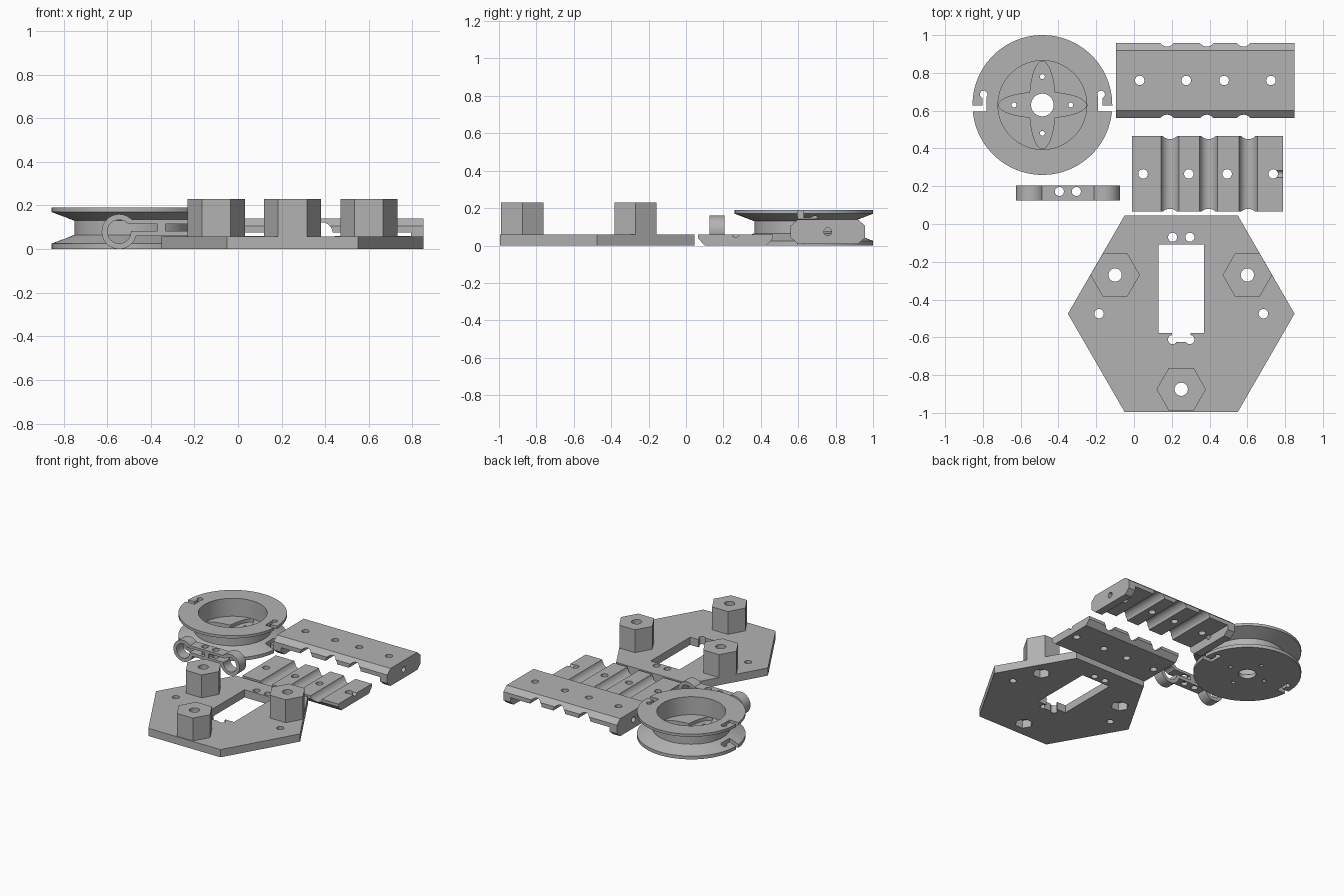
import bpy, bmesh, math
from mathutils import Vector

cube = bpy.data.objects.get("Cube")
if cube:
    bpy.data.objects.remove(cube, do_unlink=True)

grey = bpy.data.materials.new("plain grey")
grey.use_nodes = True
grey.diffuse_color = (0.45, 0.45, 0.45, 1)
grey.node_tree.nodes["Principled BSDF"].inputs["Base Color"].default_value = (0.45, 0.45, 0.45, 1)


def finish(name, bm):
    bmesh.ops.recalc_face_normals(bm, faces=bm.faces[:])
    mesh = bpy.data.meshes.new(name)
    bm.to_mesh(mesh)
    bm.free()
    mesh.materials.append(grey)
    obj = bpy.data.objects.new(name, mesh)
    bpy.context.collection.objects.link(obj)
    return obj


def prism(name, outline, lo, hi, axis="z"):
    """Extrude a 2D outline along an axis."""
    place = {"z": lambda a, b, h: (a, b, h),
             "x": lambda a, b, h: (h, a, b),
             "y": lambda a, b, h: (a, h, b)}[axis]
    bm = bmesh.new()
    base = bm.faces.new([bm.verts.new(place(a, b, lo)) for a, b in outline])
    grown = bmesh.ops.extrude_face_region(bm, geom=[base], use_keep_orig=True)
    moved = [v for v in grown["geom"] if isinstance(v, bmesh.types.BMVert)]
    bmesh.ops.translate(bm, verts=moved, vec=Vector(place(0, 0, hi - lo)))
    return finish(name, bm)


def ring(a, b, ra, rb=None, n=32):
    rb = rb or ra
    return [(a + ra * math.cos(math.tau * i / n), b + rb * math.sin(math.tau * i / n))
            for i in range(n)]


def rect(a0, a1, b0, b1):
    return [(a0, b0), (a1, b0), (a1, b1), (a0, b1)]


def lathe(name, profile, cx, cy, n=96):
    """Turn a closed radius/height profile around a vertical axis."""
    bm = bmesh.new()
    rows = [[bm.verts.new((x, y, z)) for x, y in ring(cx, cy, r, n=n)] for r, z in profile]
    for j, row in enumerate(rows):
        after = rows[(j + 1) % len(rows)]
        for i in range(n):
            k = (i + 1) % n
            bm.faces.new((row[i], row[k], after[k], after[i]))
    return finish(name, bm)


def combine(obj, tool, operation="DIFFERENCE"):
    """Apply a boolean and discard its tool."""
    mod = obj.modifiers.new("shape", "BOOLEAN")
    mod.operation, mod.solver, mod.object = operation, "EXACT", tool
    bpy.context.view_layer.update()
    graph = bpy.context.evaluated_depsgraph_get()
    mesh = bpy.data.meshes.new_from_object(obj.evaluated_get(graph))
    obj.modifiers.clear()
    obj.data = mesh
    bpy.data.objects.remove(tool, do_unlink=True)


def cut(obj, outline, lo=-0.1, hi=0.4, axis="z"):
    combine(obj, prism("cutter", outline, lo, hi, axis))


# Hexagonal base with three hexagonal posts and nut pockets
MID, BASE_Y = 0.25, -0.475
base = prism("hexagonal_base", ring(MID, BASE_Y, 0.6, n=6), 0, 0.058)
posts = [(-0.1, -0.27), (0.6, -0.27), (MID, -0.875)]
for x, y in posts:
    combine(base, prism("post", ring(x, y, 0.131, n=6), 0.02, 0.23), "UNION")
for x, y in posts:
    cut(base, ring(x, y, 0.035))
    cut(base, ring(x, y, 0.062, n=6), -0.1, 0.06)

# Motor window, notch and screw holes in the base
cut(base, rect(0.13, 0.37, -0.577, -0.108))
cut(base, rect(0.2, 0.3, -0.625, -0.55))
for side in (-1, 1):
    cut(base, ring(MID + side * 0.046, -0.07, 0.024))
    cut(base, ring(MID + side * 0.046, -0.612, 0.024))
    cut(base, ring(MID + side * 0.435, BASE_Y, 0.025))

# Flanged spool with an open bowl
SX, SY = -0.485, 0.63
spool = lathe("spool", [(0.06, 0), (0.37, 0), (0.37, 0.025), (0.265, 0.065), (0.265, 0.13),
                        (0.37, 0.17), (0.37, 0.19), (0.235, 0.19), (0.235, 0.055),
                        (0.06, 0.055)], SX, SY)

# Crossed recess and screw holes in the bowl floor
cut(spool, ring(SX, SY, 0.232, 0.068, 48), 0.03, 0.15)
cut(spool, ring(SX, SY, 0.068, 0.232, 48), 0.03, 0.15)
for i in range(4):
    turn = i * math.pi / 2
    cut(spool, ring(SX + 0.15 * math.cos(turn), SY + 0.15 * math.sin(turn), 0.013, n=16))

# Hooked cord slots in both flanges
for side in (-1, 1):
    far, near, inner = (SX + side * r for r in (0.4, 0.318, 0.295))
    cut(spool, rect(*sorted((far, inner)), 0.595, 0.627))
    cut(spool, rect(*sorted((near, inner)), 0.61, 0.69))
    cut(spool, ring(SX + side * 0.311, 0.686, 0.02, n=24))

# Lower clamp plate: chamfered below, round grooves above
lower = prism("lower_clamp", [(0.1, 0), (0.43, 0), (0.465, 0.038), (0.465, 0.06),
                              (0.065, 0.06), (0.065, 0.038)], -0.01, 0.79, "x")
for x in (0.19, 0.395, 0.605):
    cut(lower, ring(x, 0.07, 0.049), 0, 0.6, "y")
for x in (0.048, 0.29, 0.493, 0.737):
    cut(lower, ring(x, 0.265, 0.025))
cut(lower, ring(0.265, 0.063, 0.019), 0.737, 0.9, "x")

# Upper clamp plate: grooves below, full-height end walls
upper = prism("upper_clamp", [(0.6, 0.008), (0.918, 0.008), (0.958, 0.042), (0.958, 0.106),
                              (0.918, 0.14), (0.6, 0.14), (0.56, 0.106), (0.56, 0.042)],
              -0.095, 0.85, "x")
cut(upper, rect(-0.035, 0.792, -0.1, 0.075), 0.4, 1.1, "y")
for x in (0.175, 0.385, 0.58):
    cut(upper, ring(x, 0.073, 0.049), 0.4, 1.1, "y")
for x in (0.03, 0.277, 0.477, 0.725):
    cut(upper, ring(x, 0.76, 0.025))
for lo, hi in ((-0.2, -0.02), (0.78, 0.95)):
    cut(upper, ring(0.758, 0.073, 0.021), lo, hi, "x")

# Double ring clip joined by a slotted bar
CX = -0.35
clip = prism("double_clip", rect(CX - 0.14, CX + 0.14, 0.06, 0.135), 0.125, 0.205, "y")
for side in (-1, 1):
    combine(clip, prism("eye", ring(CX + side * 0.195, 0.08, 0.08, n=48), 0.125, 0.205, "y"), "UNION")
for side in (-1, 1):
    cut(clip, ring(CX + side * 0.195, 0.08, 0.054), 0, 0.4, "y")
    slot = sorted((CX + side * 0.018, CX + side * 0.18))
    cut(clip, rect(*slot, 0.084, 0.116), 0, 0.4, "y")
    cut(clip, ring(CX + side * 0.045, 0.172, 0.024))

# Smooth round walls while keeping crisp edges
for obj in (base, spool, lower, upper, clip):
    bpy.ops.object.select_all(action="DESELECT")
    obj.select_set(True)
    bpy.context.view_layer.objects.active = obj
    bpy.ops.object.shade_smooth_by_angle(angle=math.radians(25))
